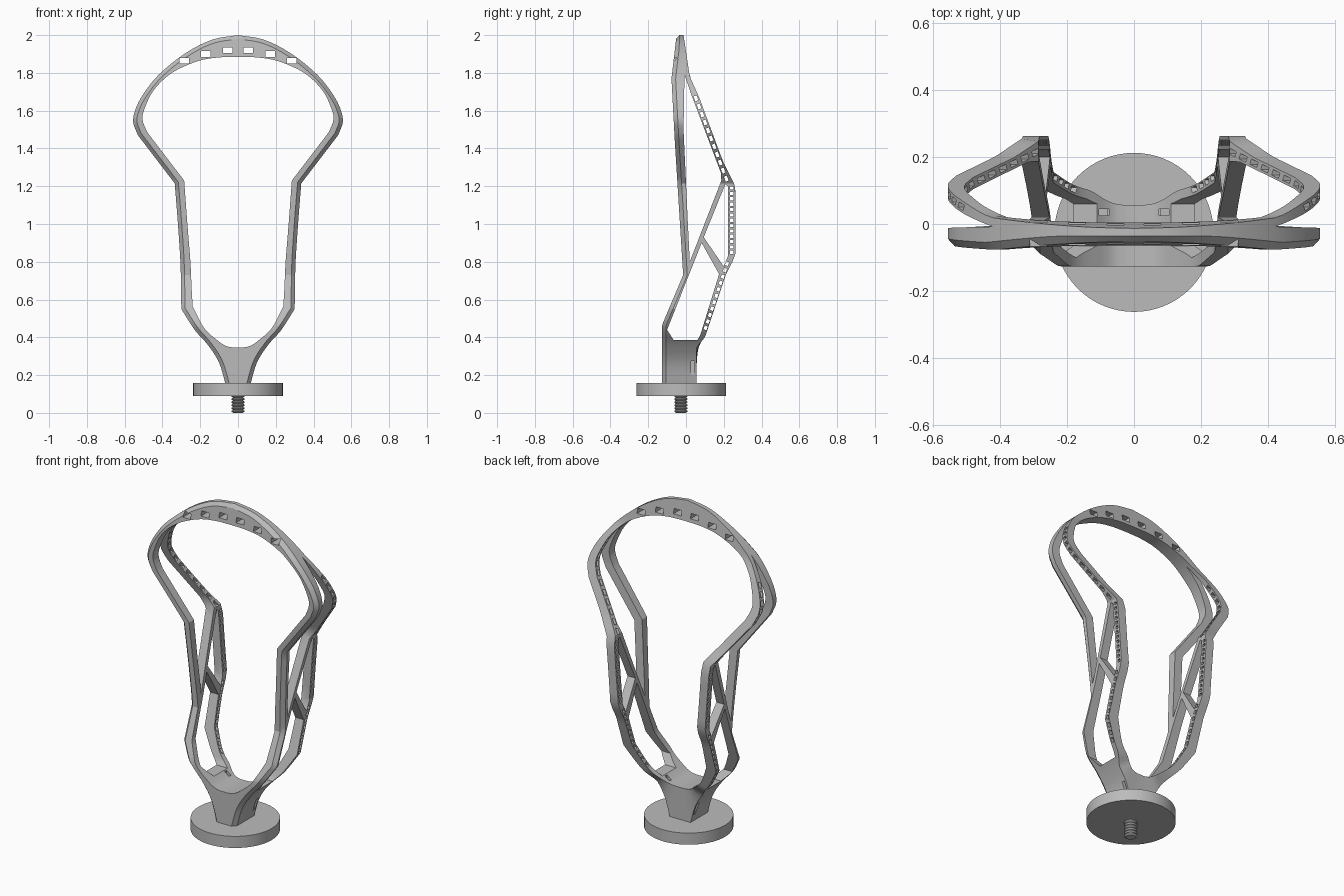
import bpy, bmesh, math
from mathutils import Vector, Matrix

if "Cube" in bpy.data.objects:
    bpy.data.objects.remove(bpy.data.objects["Cube"], do_unlink=True)

grey = bpy.data.materials.new("plain grey")
grey.use_nodes = True
grey.diffuse_color = (0.5, 0.5, 0.5, 1)
grey.node_tree.nodes["Principled BSDF"].inputs["Base Color"].default_value = (0.5, 0.5, 0.5, 1)


def make(name, bm):
    bmesh.ops.recalc_face_normals(bm, faces=bm.faces)
    mesh = bpy.data.meshes.new(name)
    bm.to_mesh(mesh)
    bm.free()
    mesh.materials.append(grey)
    obj = bpy.data.objects.new(name, mesh)
    bpy.context.collection.objects.link(obj)
    return obj


def activate(obj):
    bpy.ops.object.select_all(action='DESELECT')
    obj.select_set(True)
    bpy.context.view_layer.objects.active = obj


def smooth(obj):
    activate(obj)
    bpy.ops.object.shade_smooth_by_angle(angle=math.radians(25))


def cut(obj, cutter):
    cutter.hide_render = True
    mod = obj.modifiers.new("cut", 'BOOLEAN')
    mod.operation, mod.solver, mod.object = 'DIFFERENCE', 'EXACT', cutter
    activate(obj)
    bpy.ops.object.modifier_apply(modifier=mod.name)
    bpy.data.objects.remove(cutter, do_unlink=True)


def spline(points, steps):
    """Smooth run through the points, ends included."""
    p = [Vector(q) for q in points]
    p = [2 * p[0] - p[1]] + p + [2 * p[-1] - p[-2]]
    out = []
    for a, b, c, d in zip(p, p[1:], p[2:], p[3:]):
        for k in range(steps):
            t = k / steps
            out.append(0.5 * (2 * b + (c - a) * t + (2 * a - 5 * b + 4 * c - d) * t * t
                              + (3 * b - a - 3 * c + d) * t ** 3))
    return out + [p[-2]]


def along(line, z):
    """y on a (z, y) polyline at height z."""
    for (z0, y0), (z1, y1) in zip(line, line[1:]):
        if z <= z1:
            return y0 + (y1 - y0) * max(0, (z - z0) / (z1 - z0))
    return line[-1][1]


# Front and back limits of the frame by height
front_line = [(0.1, -.127), (.465, -.127), (.73, -.015), (1.45, -.06), (1.77, -.077), (2, -.05)]
back_line = [(0.1, .055), (.345, .055), (.4, .1), (.735, .212), (.83, .262), (1.2, .262),
             (1.32, .2), (1.67, .07), (1.78, .02), (2, -.013)]

# Half outline: outer x, z and matching inner x, z
scoop = [(0, 2, 0, 1.885), (.14, 1.975, .11, 1.881), (.285, 1.9, .22, 1.86), (.42, 1.79, .35, 1.8),
         (.5, 1.69, .445, 1.71), (.542, 1.61, .495, 1.61), (.555, 1.54, .505, 1.55), (.53, 1.47, .48, 1.485)]
shoulder = [(.53, 1.47, .48, 1.485), (.335, 1.215, .285, 1.23)]
sidewall = [(.335, 1.215, .285, 1.23), (.318, 1, .268, 1), (.305, .8, .252, .8),
            (.302, .67, .246, .67), (.3, .55, .24, .565)]
throat = [(.3, .55, .24, .565), (.23, .44, .18, .45), (.16, .36, .11, .385),
          (.1, .265, .065, .355), (.063, .14, .025, .346)]
half = []
for run, steps in ((scoop, 4), (shoulder, 8), (sidewall, 4), (throat, 5)):
    half = half[:-1] + spline(run, steps)

# Frame: five-sided section carried around the outline, outer front edge chamfered
bm = bmesh.new()
sections = []
for i, s in enumerate(half):
    outer, inner = Vector((s[0], s[1])), Vector((s[2], s[3]))
    a, b = half[max(i - 1, 0)], half[min(i + 1, len(half) - 1)]
    tangent = Vector((b[0] - a[0], b[1] - a[1])).normalized()
    bevel = outer + 0.02 * Vector((tangent.y, -tangent.x))
    if i == 0:
        bevel = outer - Vector((0, .02))
    f, r = along(front_line, outer.y), along(back_line, outer.y)
    sections.append([
        (inner.x, along(front_line, inner.y), inner.y),
        (bevel.x, along(front_line, bevel.y), bevel.y),
        (outer.x, f + min(.022, (r - f) * .4), outer.y),
        (outer.x, r, outer.y),
        (inner.x, along(back_line, inner.y), inner.y)])
sections += [[(-x, y, z) for x, y, z in s] for s in sections[:0:-1]]
rings = [[bm.verts.new(p) for p in s] for s in sections]
for a, b in zip(rings, rings[1:] + rings[:1]):
    for k in range(5):
        m = (k + 1) % 5
        bm.faces.new((a[k], a[m], b[m], b[k]))
frame = make("frame", bm)

# Side windows that leave the rails, struts and crossbars
windows = [
    [(-.008, 1.79), (.03, 1.68), (.185, 1.27), (.187, 1.23), (.02, .8), (.01, 1), (-.013, 1.5)],
    [(.208, 1.21), (.222, 1.2), (.222, .83), (.2, .775), (.094, .93)],
    [(-.1, .44), (.083, .9), (.175, .735), (.075, .41), (.06, .385), (-.065, .385)]]
bm = bmesh.new()
for poly in windows:
    face = bm.faces.new([bm.verts.new((-1, y, z)) for y, z in poly])
    ext = bmesh.ops.extrude_face_region(bm, geom=[face])
    bmesh.ops.translate(bm, vec=(2, 0, 0), verts=[v for v in ext["geom"] if isinstance(v, bmesh.types.BMVert)])
cut(frame, make("window_cutter", bm))

# Stringing holes along the back rails, the scoop and the throat
bm = bmesh.new()


def hole(centre, size, angle=0):
    bmesh.ops.create_cube(bm, size=1, matrix=Matrix.Translation(centre)
                          @ Matrix.Rotation(angle, 4, 'X') @ Matrix.Diagonal((*size, 1)))


for start, end, count, length in (((.053, 1.665), (.213, 1.24), 11, .028),
                                  ((.242, 1.19), (.242, .85), 13, .017),
                                  ((.217, .79), (.104, .45), 11, .021)):
    a, b = Vector(start), Vector(end)
    lean = math.atan2(a.x - b.x, b.y - a.y)
    for k in range(count):
        y, z = a.lerp(b, k / (count - 1))
        hole((0, y, z), (2, .017, length), lean)
for side in (-1, 1):
    for x, z in ((.055, 1.92), (.17, 1.9), (.285, 1.864)):
        hole((side * x, 0, z), (.05, .6, .03))
    hole((side * .09, .035, .35), (.03, .018, .3))
cut(frame, make("hole_cutter", bm))
smooth(frame)

# Base disk
bm = bmesh.new()
bmesh.ops.create_cone(bm, cap_ends=True, segments=64, radius1=.237, radius2=.237, depth=.068,
                      matrix=Matrix.Translation((0, -.025, .124)))
smooth(make("base_disk", bm))

# Threaded stud under the disk
bm = bmesh.new()
profile = [(0, 0), (.026, 0)]
for k in range(6):
    z = .004 + k * .016
    profile += [(.035, z + .003), (.035, z + .007), (.027, z + .012)]
profile.append((0, .1))
verts = [bm.verts.new((r, -.027, z)) for r, z in profile]
edges = [bm.edges.new(pair) for pair in zip(verts, verts[1:])]
bmesh.ops.spin(bm, geom=verts + edges, cent=(0, -.027, 0), axis=(0, 0, 1), angle=math.tau, steps=24)
bmesh.ops.remove_doubles(bm, verts=bm.verts, dist=.0001)
smooth(make("threaded_stud", bm))
